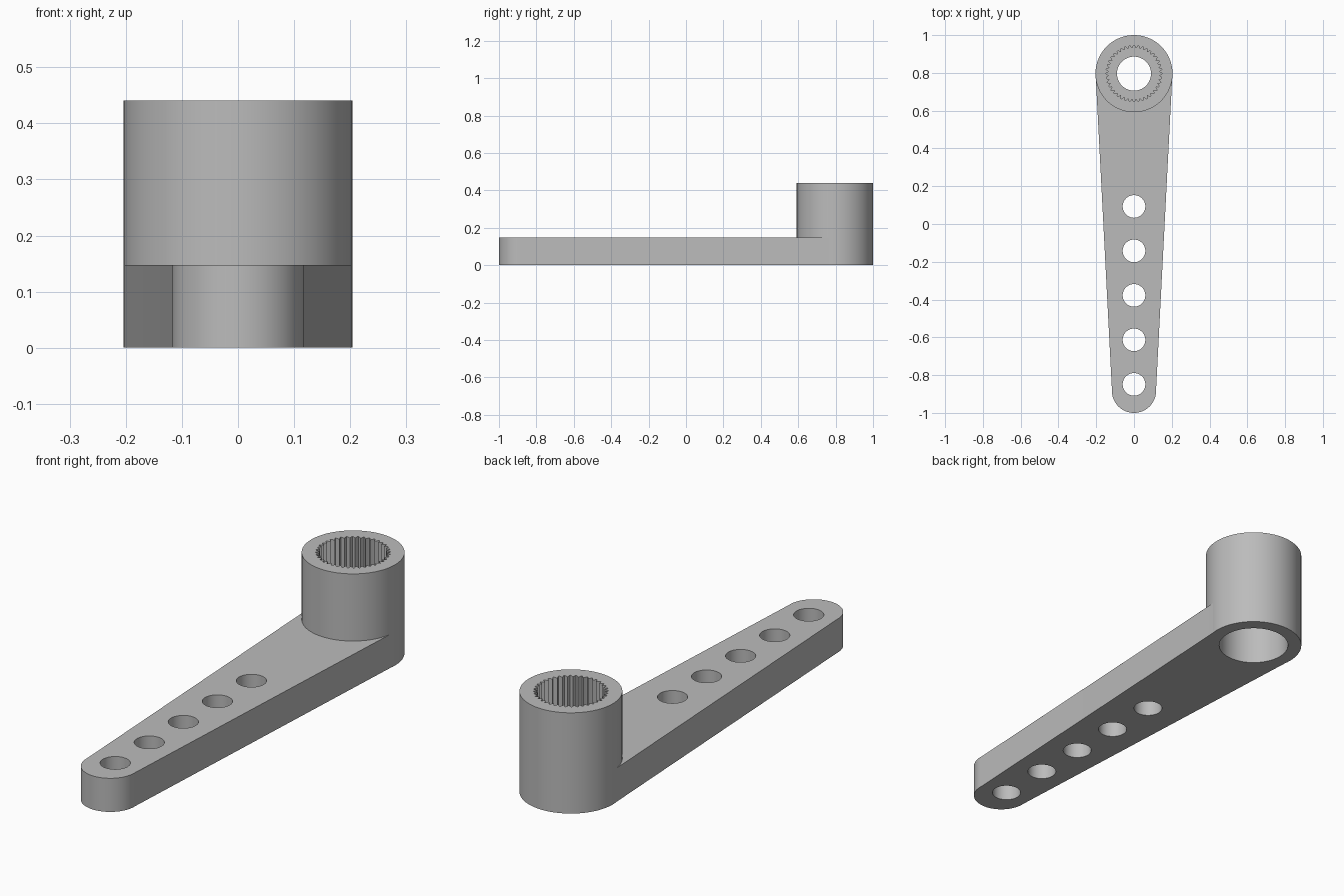
import bpy, bmesh
from math import pi, sin, cos, asin, radians

cube = bpy.data.objects.get("Cube")
if cube:
    bpy.data.objects.remove(cube, do_unlink=True)

HUB_Y, HUB_R, HUB_H = 0.796, 0.204, 0.441
TIP_Y, TIP_R, ARM_H = -0.883, 0.117, 0.147
TEETH, STEPS = 40, 6

grey = bpy.data.materials.new("light grey plastic")
grey.use_nodes = True
colour = (0.5, 0.5, 0.5, 1)
grey.diffuse_color = colour
grey.node_tree.nodes["Principled BSDF"].inputs["Base Color"].default_value = colour


def finish(name, bm):
    bmesh.ops.recalc_face_normals(bm, faces=bm.faces)
    mesh = bpy.data.meshes.new(name)
    bm.to_mesh(mesh)
    bm.free()
    mesh.materials.append(grey)
    obj = bpy.data.objects.new(name, mesh)
    bpy.context.collection.objects.link(obj)
    bpy.ops.object.select_all(action='DESELECT')
    obj.select_set(True)
    bpy.context.view_layer.objects.active = obj
    bpy.ops.object.shade_smooth_by_angle(angle=radians(30))


def arc(cy, r, start, end, steps):
    angles = [start + (end - start) * i / steps for i in range(steps + 1)]
    return [(r * cos(a), cy + r * sin(a), 0) for a in angles]


def loop(bm, points):
    verts = [bm.verts.new(p) for p in points]
    return [bm.edges.new((v, verts[i - 1])) for i, v in enumerate(verts)]


# Tapered arm: tangent sides, round tip, hollow end fitting the hub, row of holes
bm = bmesh.new()
lean = asin((HUB_R - TIP_R) / (HUB_Y - TIP_Y))
tip = arc(TIP_Y, TIP_R, pi - lean, 2 * pi + lean, 48)
socket = arc(HUB_Y, HUB_R, lean, -pi - lean, 96)
edges = loop(bm, tip + socket)
for i in range(5):
    edges += loop(bm, arc(0.093 - 0.2355 * i, 0.06, 0, 2 * pi, 48)[:-1])
bmesh.ops.triangle_fill(bm, edges=edges, use_beauty=True, use_dissolve=False)
out = bmesh.ops.extrude_face_region(bm, geom=bm.faces[:], use_keep_orig=True)
top = [g for g in out["geom"] if isinstance(g, bmesh.types.BMVert)]
bmesh.ops.translate(bm, verts=top, vec=(0, 0, ARM_H))
finish("arm", bm)

# Hub: closed profile turned round, with a toothed socket above a drilled web
# and a plain bore below; each entry is radius, tooth height, z
profile = [
    (HUB_R, 0, 0), (HUB_R, 0, HUB_H),
    (0.142, 0.008, HUB_H), (0.142, 0.008, 0.25),
    (0.09, 0, 0.25), (0.09, 0, 0.2),
    (0.147, 0, 0.2), (0.147, 0, 0),
]
bm = bmesh.new()
count = TEETH * STEPS
rings = []
for radius, tooth, z in profile:
    ring = []
    for i in range(count):
        a = 2 * pi * i / count
        r = radius + tooth * cos(TEETH * a)
        ring.append(bm.verts.new((r * cos(a), HUB_Y + r * sin(a), z)))
    rings.append(ring)
for k, ring in enumerate(rings):
    below = rings[k - 1]
    for i in range(count):
        bm.faces.new((below[i - 1], below[i], ring[i], ring[i - 1]))
finish("hub", bm)
